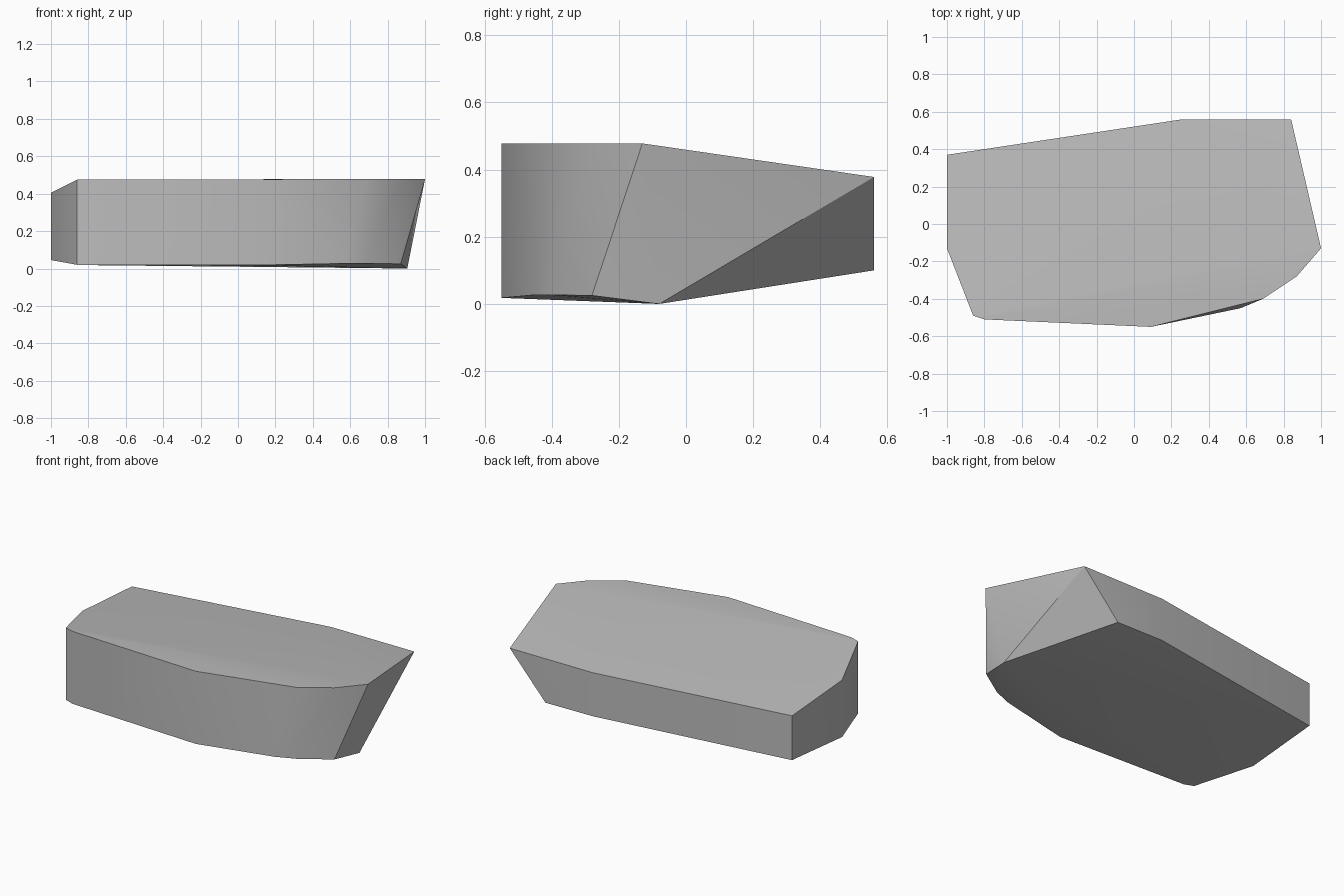
import bpy
import bmesh
import math

# Remove the default cube only
default_cube = bpy.data.objects.get("Cube")
if default_cube:
    bpy.data.objects.remove(default_cube, do_unlink=True)


def make_material(name, color):
    material = bpy.data.materials.new(name)
    material.use_nodes = True
    material.diffuse_color = color
    shader = material.node_tree.nodes["Principled BSDF"]
    shader.inputs["Base Color"].default_value = color
    shader.inputs["Roughness"].default_value = 0.9
    return material


def make_hull(name, points, material):
    """Wrap a set of corner points in a closed convex stone."""
    shape = bmesh.new()
    for point in points:
        shape.verts.new(point)
    bmesh.ops.convex_hull(shape, input=shape.verts[:], use_existing_faces=False)
    loose = [vert for vert in shape.verts if not vert.link_faces]
    bmesh.ops.delete(shape, geom=loose, context='VERTS')
    bmesh.ops.recalc_face_normals(shape, faces=shape.faces[:])

    mesh = bpy.data.meshes.new(name)
    shape.to_mesh(mesh)
    shape.free()
    mesh.materials.append(material)
    stone = bpy.data.objects.new(name, mesh)
    bpy.context.collection.objects.link(stone)

    # Soft faces with crisp chipped edges
    bpy.ops.object.select_all(action='DESELECT')
    stone.select_set(True)
    bpy.context.view_layer.objects.active = stone
    bpy.ops.object.shade_smooth_by_angle(angle=math.radians(30))
    return stone


# Upright corners of the slab: x, y, underside height, top height
upright_corners = [
    (-1, 0.37, 0.09, 0.37),
    (-1, -0.13, 0.045, 0.405),
    (-0.86, -0.49, 0.02, 0.475),
    (-0.8, -0.51, 0.018, 0.476),
    (0.09, -0.55, 0.018, 0.477),
    (0.69, -0.4, 0.027, 0.478),
    (0.87, -0.28, 0.025, 0.478),
    (0.26, 0.56, 0.103, 0.378),
]

# Leaning corners at the chipped end, and a bulge low on the front
top_chips = [(1, -0.13, 0.478), (0.84, 0.56, 0.378)]
underside_chips = [(0.905, -0.08, 0), (0.59, 0.56, 0.1), (0.57, -0.45, 0.027)]

corners = top_chips + underside_chips
for x, y, low, high in upright_corners:
    corners += [(x, y, low), (x, y, high)]

stone_grey = make_material("stone grey", (0.5, 0.5, 0.5, 1))
make_hull("rock_slab", corners, stone_grey)
